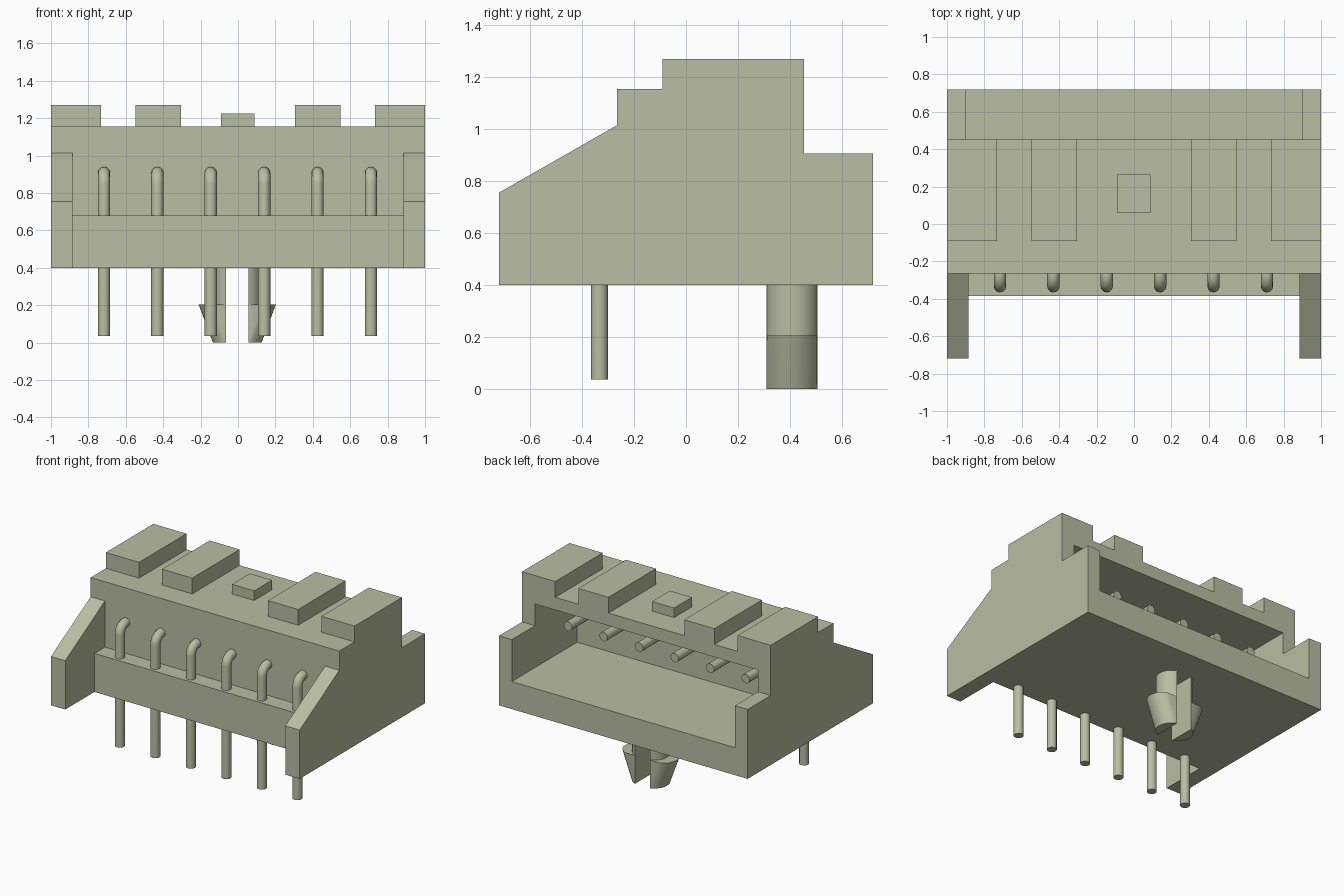
import bpy, bmesh, math

cube = bpy.data.objects.get("Cube")
if cube:
    bpy.data.objects.remove(cube, do_unlink=True)

# Single plastic colour
COLOR = (0.49, 0.515, 0.36, 1.0)
mat = bpy.data.materials.new("pale olive")
mat.diffuse_color = COLOR
mat.use_nodes = True
bsdf = next(n for n in mat.node_tree.nodes if n.type == 'BSDF_PRINCIPLED')
bsdf.inputs["Base Color"].default_value = COLOR


def activate(obj):
    bpy.ops.object.select_all(action='DESELECT')
    obj.select_set(True)
    bpy.context.view_layer.objects.active = obj


def loft(name, start, end):
    """Closed solid between two matching rings of 3D points."""
    bm = bmesh.new()
    a = [bm.verts.new(p) for p in start]
    b = [bm.verts.new(p) for p in end]
    bm.faces.new(a)
    bm.faces.new(b)
    n = len(a)
    for i in range(n):
        j = (i + 1) % n
        bm.faces.new((a[i], a[j], b[j], b[i]))
    bmesh.ops.recalc_face_normals(bm, faces=bm.faces)
    mesh = bpy.data.meshes.new(name)
    bm.to_mesh(mesh)
    bm.free()
    mesh.materials.append(mat)
    obj = bpy.data.objects.new(name, mesh)
    bpy.context.collection.objects.link(obj)
    return obj


def extrude_x(name, profile, x0, x1):
    """Extrude a (y, z) profile along x."""
    return loft(name, [(x0, y, z) for y, z in profile],
                [(x1, y, z) for y, z in profile])


def box(name, x0, x1, y0, y1, z0, z1):
    return extrude_x(name, [(y0, z0), (y1, z0), (y1, z1), (y0, z1)], x0, x1)


def combine(obj, tool, operation):
    tool.hide_render = True
    mod = obj.modifiers.new("combine", 'BOOLEAN')
    mod.operation = operation
    mod.solver = 'EXACT'
    mod.object = tool
    activate(obj)
    bpy.ops.object.modifier_apply(modifier=mod.name)
    bpy.data.objects.remove(tool, do_unlink=True)


# Housing: stepped side profile
housing = extrude_x("housing", [
    (-0.72, 0.40), (0.72, 0.40), (0.72, 0.905), (0.455, 0.905),
    (0.455, 1.155), (-0.265, 1.155), (-0.265, 1.015), (-0.72, 0.755)], -1, 1)

# Front notch leaves the two cheeks and the pin ledge
combine(housing, extrude_x("front_notch", [
    (-1, 0.3), (-0.385, 0.3), (-0.385, 0.68), (-0.265, 0.68),
    (-0.265, 1.1), (-1, 1.1)], -0.885, 0.885), 'DIFFERENCE')

# Rear socket
combine(housing, box("rear_socket", -0.897, 0.897, -0.03, 1, 0.60, 1.063),
        'DIFFERENCE')

# Top ribs, overlapping the roof slightly so they merge
for s in (-1, 1):
    for inner, outer in ((0.305, 0.547), (0.733, 1.0)):
        x0, x1 = sorted((s * inner, s * outer))
        combine(housing, box("rib", x0, x1, -0.09, 0.455, 1.12, 1.27), 'UNION')
combine(housing, box("centre_pad", -0.09, 0.088, 0.06, 0.265, 1.12, 1.225), 'UNION')

# Merge coplanar faces
bm = bmesh.new()
bm.from_mesh(housing.data)
bmesh.ops.remove_doubles(bm, verts=bm.verts, dist=0.0005)
bmesh.ops.dissolve_limit(bm, angle_limit=0.01, verts=bm.verts, edges=bm.edges)
bm.to_mesh(housing.data)
bm.free()

# Bent contact pins
PIN_Y, PIN_TOP, BEND = -0.333, 0.907, 0.06
path = [(PIN_Y, 0.035)]
for k in range(9):
    a = math.pi / 2 * k / 8
    path.append((PIN_Y + BEND * (1 - math.cos(a)),
                 PIN_TOP - BEND * (1 - math.sin(a))))
path.append((0.34, PIN_TOP))
for i in range(6):
    x = (i - 2.5) * 0.2855 - 0.003
    curve = bpy.data.curves.new(f"pin_{i + 1}", 'CURVE')
    curve.dimensions = '3D'
    curve.bevel_depth = 0.033
    curve.bevel_resolution = 4
    curve.use_fill_caps = True
    spline = curve.splines.new('POLY')
    spline.points.add(len(path) - 1)
    for point, (y, z) in zip(spline.points, path):
        point.co = (x, y, z, 1)
    curve.materials.append(mat)
    pin = bpy.data.objects.new(f"pin_{i + 1}", curve)
    bpy.context.collection.objects.link(pin)
    activate(pin)
    bpy.ops.object.convert(target='MESH')
    pin = bpy.context.view_layer.objects.active
    # Weld caps to the tube so normals and sharp rims are consistent
    bm = bmesh.new()
    bm.from_mesh(pin.data)
    bmesh.ops.remove_doubles(bm, verts=bm.verts, dist=0.0005)
    bmesh.ops.recalc_face_normals(bm, faces=bm.faces)
    bm.to_mesh(pin.data)
    bm.free()
    bpy.ops.object.shade_smooth_by_angle(angle=math.radians(40))


# Split locating peg: two half-round legs with sheared barbs
def peg_ring(side, centre, z, radius=0.103, gap=0.06):
    pts = [(gap, -radius * 0.96)]
    for k in range(17):
        a = math.radians(-70 + 140 * k / 16)
        pts.append((centre + radius * math.cos(a), radius * math.sin(a)))
    pts.append((gap, radius * 0.96))
    return [(side * x - 0.004, y + 0.408, z) for x, y in pts]


for side, label in ((1, "left"), (-1, "right")):
    for name, low, high in (
            ("peg_leg", (0.025, 0.1), (0.025, 0.41)),
            ("peg_barb", (0.027, 0.0), (0.104, 0.205))):
        part = loft(f"{name}_{label}", peg_ring(side, *low), peg_ring(side, *high))
        activate(part)
        bpy.ops.object.shade_smooth_by_angle(angle=math.radians(30))
